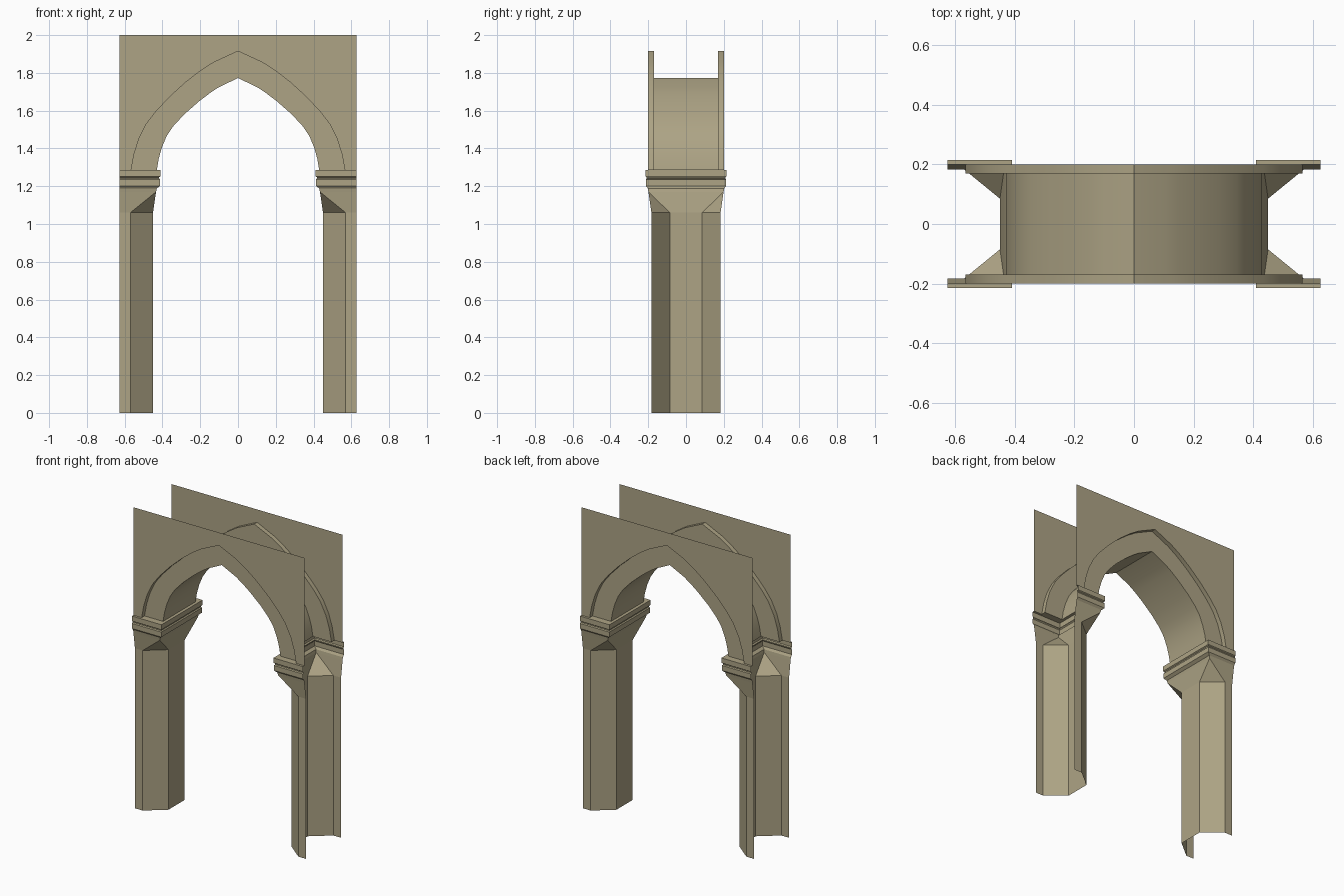
import bpy, bmesh, math

if "Cube" in bpy.data.objects:
    bpy.data.objects.remove(bpy.data.objects["Cube"])

stone = bpy.data.materials.new("sandstone")
stone.diffuse_color = (0.42, 0.37, 0.235, 1)
stone.use_nodes = True
stone.node_tree.nodes["Principled BSDF"].inputs["Base Color"].default_value = stone.diffuse_color

W, SPRING, TOP = 0.627, 1.285, 2.0      # half width, arch spring height, wall top
FACE, RECESS = 0.20, 0.17               # wall plane and recessed ring plane (y)


def strip(a, b):
    """Quads between two equal-length rows of points."""
    return [[a[i], a[i + 1], b[i + 1], b[i]] for i in range(len(a) - 1)]


def build(name, faces, smooth=False):
    """Make an object from faces of one quarter (x>0, y<0), mirrored in x and y."""
    bm = bmesh.new()
    for sx in (1, -1):
        for sy in (1, -1):
            for f in faces:
                vs = [bm.verts.new((x * sx, y * sy, z)) for x, y, z in f]
                bm.faces.new(vs if sx * sy > 0 else vs[::-1])
    bmesh.ops.remove_doubles(bm, verts=bm.verts, dist=1e-5)
    for f in bm.faces:
        f.smooth = smooth
    me = bpy.data.meshes.new(name)
    bm.to_mesh(me)
    bm.free()
    if smooth:
        me.set_sharp_from_angle(angle=math.radians(30))
    me.materials.append(stone)
    ob = bpy.data.objects.new(name, me)
    bpy.context.collection.objects.link(ob)
    return ob


def level(pts, z):
    return [(x, y, z) for x, y in pts]


def curve(pts, y):
    return [(x, y, z) for x, z in pts]


# Half profiles of the pointed arch, from spring to apex
outer = [(.566, SPRING), (.55, 1.37), (.525, 1.45), (.485, 1.53), (.435, 1.595),
         (.36, 1.675), (.275, 1.752), (.20, 1.81), (.13, 1.855), (0, 1.915)]
inner = [(.43, SPRING), (.42, 1.345), (.403, 1.405), (.378, 1.465), (.345, 1.515),
         (.285, 1.58), (.205, 1.65), (.15, 1.692), (.105, 1.722), (0, 1.773)]

# Front and back wall sheets with the arch cut out
wall = curve(outer, -FACE) + [(0, -FACE, TOP), (W, -FACE, TOP), (W, -FACE, SPRING)]
build("wall_panels", [wall[::-1]])

# Arch: outer reveal, recessed ring face and inner vault
build("arch",
      strip(curve(outer, -FACE), curve(outer, -RECESS))
      + strip(curve(outer, -RECESS), curve(inner, -RECESS))
      + strip(curve(inner, -RECESS), curve(inner, 0)), smooth=True)

# Piers: chamfered shaft, broached out to a square head
shaft = [(.45, 0), (.45, -.085), (.57, -.183), (W, -.183)]
head = [(.434, 0), (.434, -.199), (.434, -.199), (W, -.199)]
low, mid, top = level(shaft, 0), level(shaft, 1.06), level(head, 1.17)
broach = strip(mid, top)
broach[1] = [mid[1], mid[2], top[1]]    # triangular broach face
build("piers", strip(low, mid) + broach)

# Capitals: moulded bands (inner x, front y, height)
profile = [(.434, .199, 1.17), (.43, .202, 1.188), (.412, .213, 1.202),
           (.412, .213, 1.235), (.418, .208, 1.241), (.418, .208, 1.247),
           (.41, .215, 1.252), (.41, .215, SPRING)]
rows = [level([(x, 0), (x, -y), (W, -y)], z) for x, y, z in profile]
faces = [f for a, b in zip(rows, rows[1:]) for f in strip(a, b)]
# top ledge around the arch foot
faces.append(level([(.41, 0), (.41, -.215), (.43, -RECESS), (.43, 0)], SPRING))
faces.append(level([(.41, -.215), (W, -.215), (W, -FACE), (.566, -FACE),
                    (.566, -RECESS), (.43, -RECESS)], SPRING))
build("capitals", faces)
